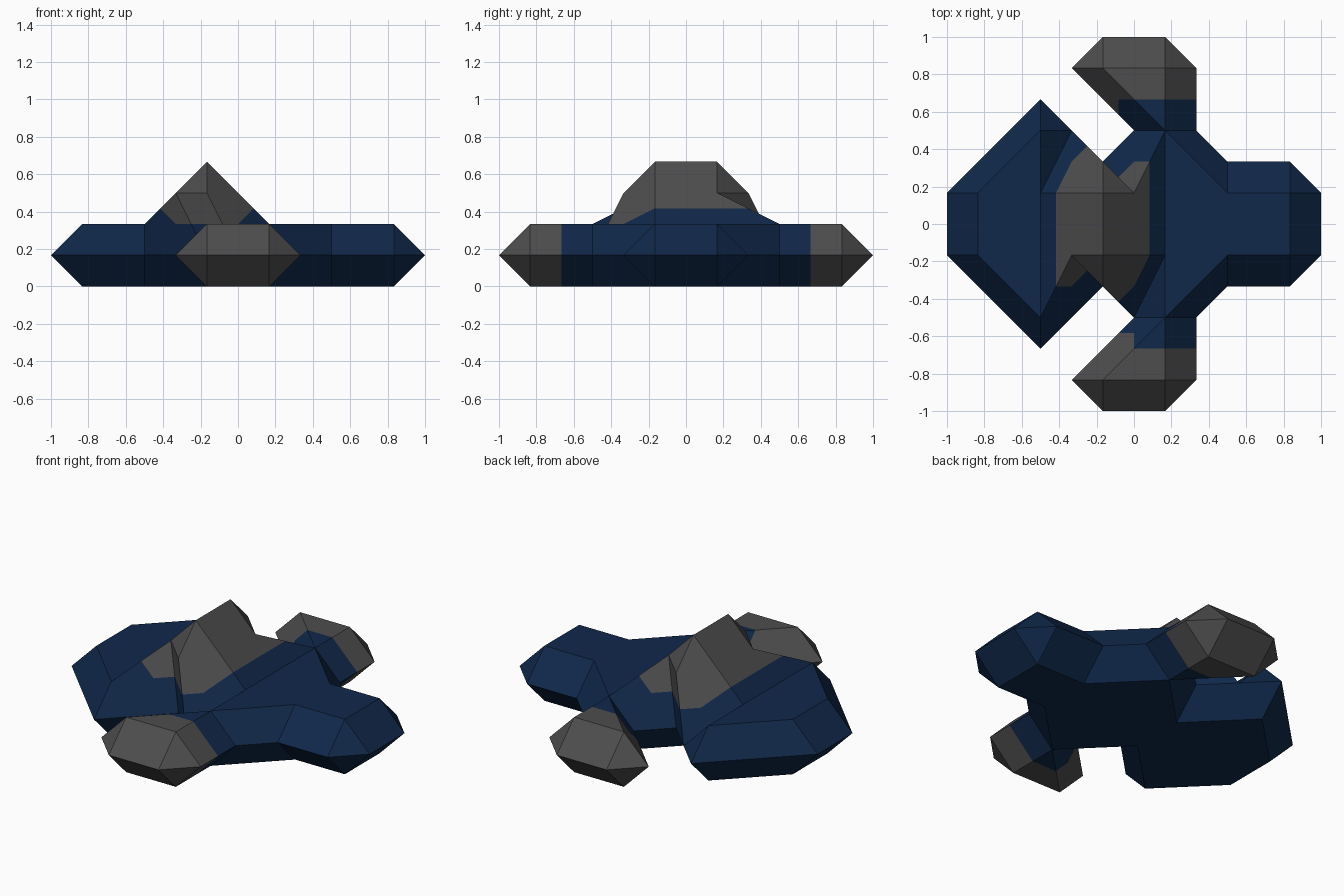
import bpy
import bmesh
from itertools import product
from mathutils import Vector

if "Cube" in bpy.data.objects:
    bpy.data.objects.remove(bpy.data.objects["Cube"])

UNIT = 1 / 6


def make_material(name, color):
    mat = bpy.data.materials.new(name)
    mat.use_nodes = True
    mat.diffuse_color = (*color, 1)
    mat.node_tree.nodes["Principled BSDF"].inputs["Base Color"].default_value = (*color, 1)
    return mat


navy = make_material("navy_blue", (0.005, 0.021, 0.068))
grey = make_material("dark_grey", (0.074, 0.074, 0.074))

# Plan of the craft: solid lattice points per row, mirrored front to back
PLAN = {-5: [1], -3: [1, 3], -1: [1, 5], 1: [1, 3, 5], 3: [1], 5: [1]}
solid = {(x, s * y, 1) for x, ys in PLAN.items() for y in ys for s in (-1, 1)}
solid |= {(-1, -1, 3), (-1, 1, 3)}


def part_of(point):
    if point[2] > 2:
        return "canopy"
    if abs(point[1]) == 5:
        return "front_pod" if point[1] < 0 else "back_pod"
    return "hull"


owner = {}  # surface point -> the solid lattice point below it


def cell_loops(base):
    """Closed loops of surface points that cut one lattice cell."""
    links = {}
    for axis, side in product(range(3), (0, 2)):
        ring = []
        for a, b in ((0, 0), (2, 0), (2, 2), (0, 2)):
            offset = [a, b]
            offset.insert(axis, side)
            ring.append(tuple(p + q for p, q in zip(base, offset)))
        cuts = {}
        for k in range(4):
            p, q = ring[k], ring[(k + 1) % 4]
            if (p in solid) != (q in solid):
                cuts[k] = tuple((i + j) // 2 for i, j in zip(p, q))
                owner[cuts[k]] = p if p in solid else q
        if len(cuts) == 2:
            pairs = [tuple(cuts.values())]
        else:
            pairs = [(cuts[k - 1 if k else 3], cuts[k])
                     for k in range(4) if cuts and ring[k] in solid]
        for p, q in pairs:
            links.setdefault(p, []).append(q)
            links.setdefault(q, []).append(p)
    while links:
        loop = [next(iter(links))]
        while True:
            onward = [p for p in links.pop(loop[-1]) if p in links]
            if not onward:
                break
            loop.append(onward[0])
        yield loop


# Creases at the canopy foot fan out from these points
CREASES = {(0, 1, 3), (-2, -1, 3), (0, -3, 1), (-2, 3, 1)}


def fan(loop):
    """Outward-facing triangles from the crease point of a loop."""
    count = len(loop)
    normal, outward = Vector(), Vector()
    for i, p in enumerate(loop):
        normal += Vector(p).cross(Vector(loop[(i + 1) % count]))
        outward += Vector(p) - Vector(owner[p])
    if normal.dot(outward) < 0:
        loop = loop[::-1]
    start = 0
    for i, p in enumerate(loop):
        if count == 6 and p in CREASES:
            start = i
        if count == 5 and p[2] != 1 and loop[(i + 1) % count][2] == 1:
            start = i
    loop = loop[start:] + loop[:start]
    return [(loop[0], loop[i], loop[i + 1]) for i in range(1, count - 1)]


def clip(tri, part):
    """The piece of a triangle that belongs to one part."""
    piece = []
    for i, p in enumerate(tri):
        q = tri[(i + 1) % 3]
        mine, other = part_of(owner[p]) == part, part_of(owner[q]) == part
        if mine:
            piece.append(Vector(p))
        if mine != other:
            piece.append((Vector(p) + Vector(q)) / 2)
    return piece


triangles = []
for cell in product(range(-7, 7, 2), range(-7, 7, 2), (-1, 1, 3)):
    for loop in cell_loops(cell):
        triangles += fan(loop)


def build_part(name, mat):
    bm = bmesh.new()
    for tri in triangles:
        piece = clip(tri, name)
        if piece:
            bm.faces.new([bm.verts.new(p * UNIT) for p in piece])
    bmesh.ops.remove_doubles(bm, verts=bm.verts, dist=0.001)
    bmesh.ops.dissolve_limit(bm, angle_limit=0.01, verts=bm.verts, edges=bm.edges)
    mesh = bpy.data.meshes.new(name)
    bm.to_mesh(mesh)
    bm.free()
    mesh.materials.append(mat)
    bpy.context.collection.objects.link(bpy.data.objects.new(name, mesh))


# Hull, raised canopy and the two side pods
build_part("hull", navy)
for part in ("canopy", "front_pod", "back_pod"):
    build_part(part, grey)
